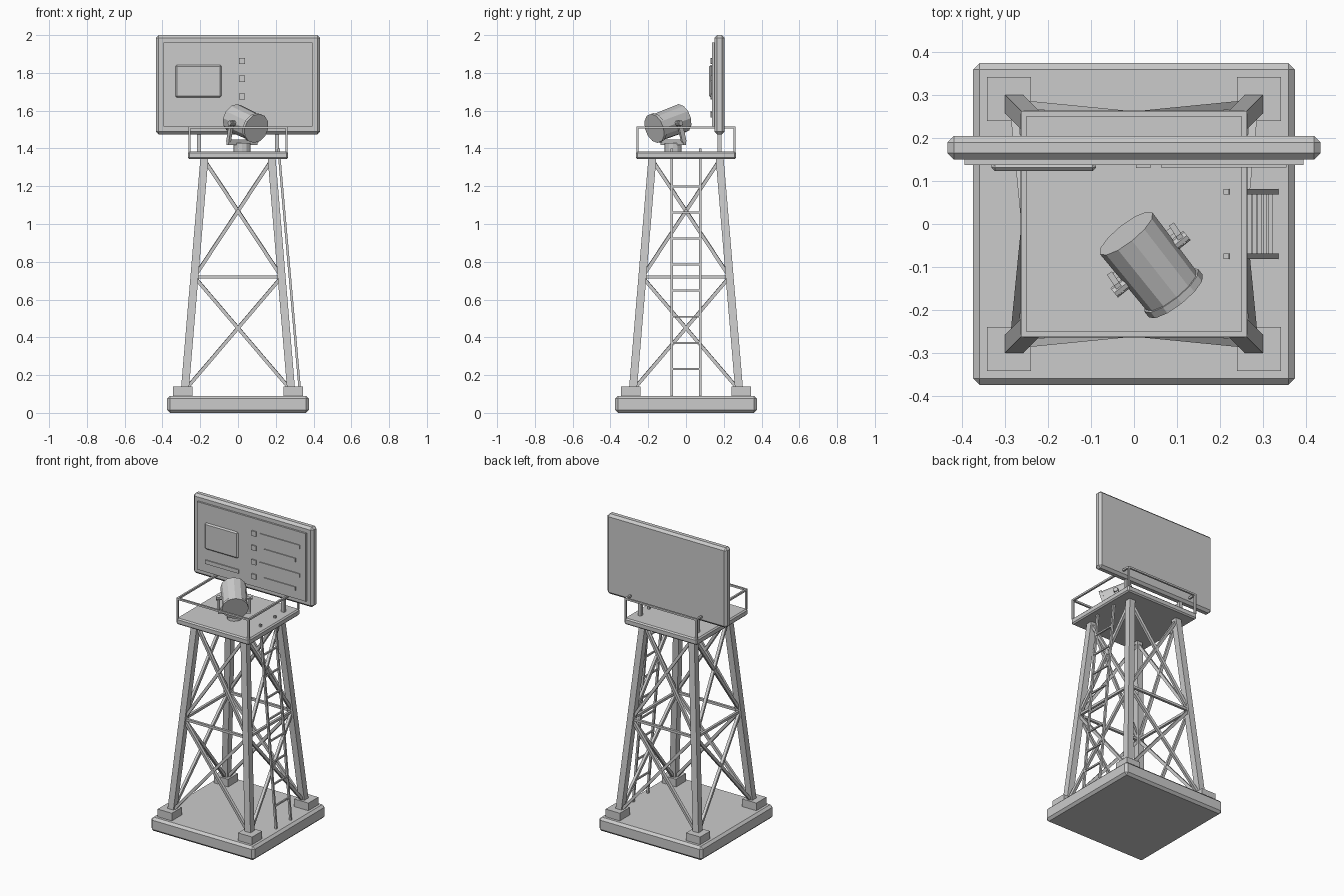
import bpy, bmesh, math
from mathutils import Vector, Matrix

if "Cube" in bpy.data.objects:
    bpy.data.objects.remove(bpy.data.objects["Cube"])

grey = bpy.data.materials.new("light_grey")
grey.use_nodes = True
grey.diffuse_color = (0.6, 0.6, 0.6, 1)
grey.node_tree.nodes["Principled BSDF"].inputs["Base Color"].default_value = (0.6, 0.6, 0.6, 1)


def finish(name, bm, bevel=0):
    bmesh.ops.recalc_face_normals(bm, faces=bm.faces)
    mesh = bpy.data.meshes.new(name)
    bm.to_mesh(mesh)
    bm.free()
    mesh.materials.append(grey)
    ob = bpy.data.objects.new(name, mesh)
    bpy.context.collection.objects.link(ob)
    if bevel:
        mod = ob.modifiers.new("chamfer", "BEVEL")
        mod.width, mod.segments = bevel, 1
    return ob


def box(name, x, y, z, bevel=0):
    """Box from (low, high) ranges on each axis."""
    bm = bmesh.new()
    bmesh.ops.create_cube(bm, size=1)
    for v in bm.verts:
        v.co = [r[0] if c < 0 else r[1] for c, r in zip(v.co, (x, y, z))]
    return finish(name, bm, bevel)


def post(name, low, high, width):
    """Sloping square post with level ends."""
    bm = bmesh.new()
    bmesh.ops.create_cube(bm, size=1)
    for v in bm.verts:
        end = Vector(high if v.co.z > 0 else low)
        v.co = end + Vector((v.co.x * width, v.co.y * width, 0))
    return finish(name, bm)


def along(a, b):
    """Placement matrix with local Z running from a to b."""
    a, b = Vector(a), Vector(b)
    return Matrix.Translation((a + b) / 2) @ (b - a).to_track_quat("Z", "Y").to_matrix().to_4x4()


def beam(name, a, b, width, depth=None):
    bm = bmesh.new()
    length = (Vector(b) - Vector(a)).length
    bmesh.ops.create_cube(bm, size=1)
    bmesh.ops.scale(bm, vec=(width, depth or width, length), verts=bm.verts)
    bm.transform(along(a, b))
    return finish(name, bm)


def cylinder(name, a, b, r1, r2, sides=12):
    bm = bmesh.new()
    bmesh.ops.create_cone(bm, cap_ends=True, segments=sides, radius1=r1, radius2=r2,
                          depth=(Vector(b) - Vector(a)).length)
    bm.transform(along(a, b))
    return finish(name, bm)


def spread(z):
    """Distance of the leg centre line from the axis at height z."""
    return 0.283 - (z - 0.1) * 0.084


# Base slab, foot pads and legs
box("base_slab", (-0.375, 0.375), (-0.375, 0.375), (0, 0.09), 0.015)
corners = [(-1, -1), (1, -1), (1, 1), (-1, 1)]
for sx, sy in corners:
    box("foot_pad", sorted((sx * 0.24, sx * 0.343)), sorted((sy * 0.24, sy * 0.343)), (0.085, 0.14))
    b, t = spread(0.1), spread(1.35)
    post("leg", (sx * b, sy * b, 0.1), (sx * t, sy * t, 1.35), 0.042)

# Cross braces and middle ties on all four sides
for (ax, ay), (bx, by) in zip(corners, corners[1:] + corners[:1]):
    def at(cx, cy, z):
        return (cx * spread(z), cy * spread(z), z)
    for low, high in ((0.12, 0.72), (0.72, 1.34)):
        beam("brace", at(ax, ay, low), at(bx, by, high), 0.018)
        beam("brace", at(bx, by, low), at(ax, ay, high), 0.018)
    beam("tie", at(ax, ay, 0.72), at(bx, by, 0.72), 0.016)

# Platform with railing
box("platform", (-0.265, 0.265), (-0.265, 0.265), (1.344, 1.385), 0.008)
R = 0.257
for (ax, ay), (bx, by) in zip(corners, corners[1:] + corners[:1]):
    post("rail_post", (ax * R, ay * R, 1.38), (ax * R, ay * R, 1.516), 0.012)
    beam("top_rail", (ax * R, ay * R, 1.511), (bx * R, by * R, 1.511), 0.012)

# Ladder leaning on the +x side
def ladder_x(z):
    return 0.33 - (z - 0.09) * 0.088

for s in (-1, 1):
    post("ladder_stringer", (ladder_x(0.09), s * 0.075, 0.09), (ladder_x(1.4), s * 0.075, 1.4), 0.013)
for i in range(8):
    z = 0.233 + i * 0.138
    beam("ladder_rung", (ladder_x(z), -0.075, z), (ladder_x(z), 0.075, z), 0.01)

# Display board on two supports
box("board", (-0.435, 0.435), (0.15, 0.205), (1.475, 2.0), 0.015)
box("board_panel", (-0.395, 0.395), (0.138, 0.152), (1.515, 1.96))
for s in (-1, 1):
    post("board_support", (s * 0.207, 0.177, 1.38), (s * 0.207, 0.177, 1.5), 0.022)
box("screen", (-0.332, -0.088), (0.123, 0.14), (1.67, 1.843), 0.01)
box("caption_bar", (-0.332, -0.088), (0.131, 0.14), (1.571, 1.596))
for i in range(4):
    z = 1.863 - i * 0.094
    inset = 0.032 * (i % 2)
    box("bullet", (0.005, 0.038), (0.13, 0.14), (z - 0.016, z + 0.016))
    box("text_bar", (0.063 + inset, 0.355 - inset), (0.132, 0.14), (z - 0.012, z + 0.012))

# Floodlight: drum, front rim, yoke and pedestal
back, front = Vector((-0.018, -0.022, 1.56)), Vector((0.095, -0.165, 1.507))
axis = (front - back).normalized()
mid = (back + front) / 2
side = Vector((0, 0, 1)).cross(axis).normalized()
cylinder("lamp_drum", back, front, 0.078, 0.074)
cylinder("lamp_rim", front - axis * 0.014, front + axis * 0.004, 0.08, 0.08)
foot = Vector((0.022, -0.068, 1.433))
for s in (-1, 1):
    tip = mid + side * s * 0.092 + Vector((0, 0, 0.012))
    beam("yoke_arm", foot + side * s * 0.092, tip, 0.014, 0.026)
    cylinder("yoke_pivot", mid + side * s * 0.07, mid + side * s * 0.108, 0.014, 0.014, 8)
beam("yoke_bar", foot - side * 0.098, foot + side * 0.098, 0.016, 0.03)
cylinder("lamp_pedestal", (foot.x, foot.y, 1.38), (foot.x, foot.y, 1.43), 0.045, 0.045)
